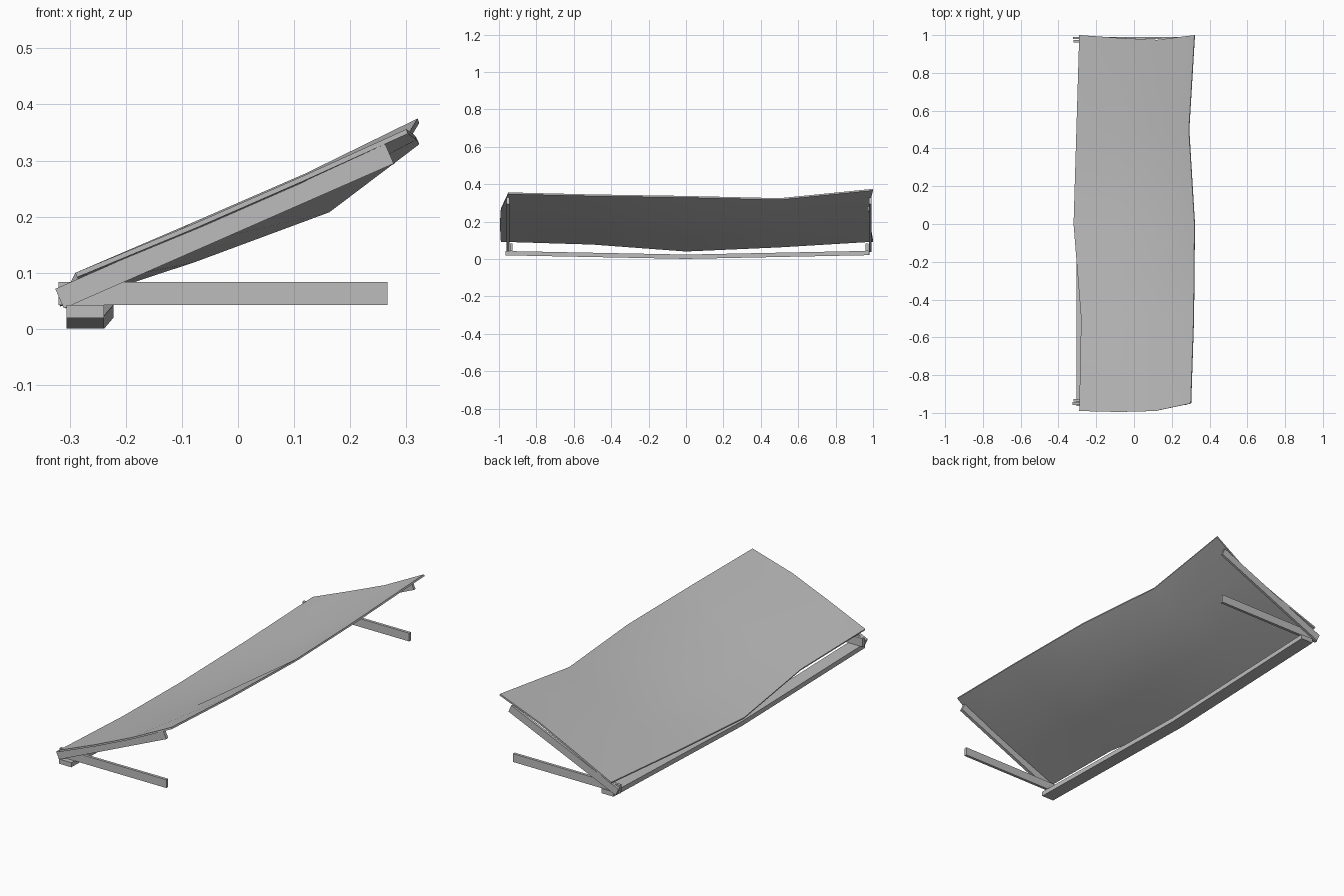
import bpy, bmesh, math
from mathutils import Vector

cube = bpy.data.objects.get("Cube")
if cube:
    bpy.data.objects.remove(cube, do_unlink=True)

GREY = (0.507, 0.507, 0.507, 1)
grey = bpy.data.materials.new("plain_grey")
grey.use_nodes = True
grey.diffuse_color = GREY
grey.node_tree.nodes["Principled BSDF"].inputs["Base Color"].default_value = GREY


def finish(name, bm):
    bmesh.ops.recalc_face_normals(bm, faces=bm.faces)
    mesh = bpy.data.meshes.new(name)
    bm.to_mesh(mesh)
    bm.free()
    mesh.materials.append(grey)
    obj = bpy.data.objects.new(name, mesh)
    bpy.context.collection.objects.link(obj)
    return obj


def beam(name, points, width, height):
    """Box section swept through points; width is level, height is upright to the path."""
    bm = bmesh.new()
    along = (Vector(points[-1]) - Vector(points[0])).normalized()
    side = along.cross(Vector((0, 0, 1))).normalized() * width / 2
    up = side.cross(along).normalized() * height / 2
    rings = [[bm.verts.new(Vector(p) + side * a + up * b)
              for a, b in ((-1, -1), (1, -1), (1, 1), (-1, 1))] for p in points]
    for r, s in zip(rings, rings[1:]):
        for i in range(4):
            j = (i + 1) % 4
            bm.faces.new((r[i], r[j], s[j], s[i]))
    bm.faces.new(rings[0])
    bm.faces.new(rings[-1])
    return finish(name, bm)


# Sagging sheet: each row runs from the low edge to the high edge as (x, y, z)
rows = [
    [(-.29, -.99, .10), (-.08, -.995, .187), (.11, -.99, .27), (.30, -.95, .356)],
    [(-.28, -.5, .085), (-.08, -.5, .16), (.12, -.5, .243), (.315, -.5, .345)],
    [(-.32, 0, .048), (-.08, 0, .127), (.16, 0, .216), (.32, 0, .337)],
    [(-.305, .5, .07), (-.08, .5, .15), (.13, .5, .235), (.29, .5, .325)],
    [(-.29, 1, .10), (-.08, .985, .19), (.12, .975, .277), (.32, 1, .375)],
]
bm = bmesh.new()
# Upper and lower skins, joined by a thin rim
top, low = [[[bm.verts.new(Vector(p) + drop) for p in row] for row in rows]
            for drop in (Vector((0, 0, 0)), Vector((.003, 0, -.008)))]
for skin in (top, low):
    for r, s in zip(skin, skin[1:]):
        for i in range(3):
            bm.faces.new((r[i], r[i + 1], s[i + 1], s[i]))
for line, under in ((top[0], low[0]), (top[-1], low[-1]),
                    ([r[0] for r in top], [r[0] for r in low]),
                    ([r[-1] for r in top], [r[-1] for r in low])):
    for i in range(len(line) - 1):
        bm.faces.new((line[i], line[i + 1], under[i + 1], under[i]))
sheet = finish("canopy_sheet", bm)
bpy.ops.object.select_all(action="DESELECT")
bpy.context.view_layer.objects.active = sheet
sheet.select_set(True)
bpy.ops.object.shade_smooth_by_angle(angle=math.radians(30))

# Long sill, dipping at the middle
beam("long_sill", [(-.272, -.965, .031), (-.272, 0, .012), (-.255, .98, .032)], .067, .023)

# Sloping rafters on the outside, level arms just inside them
beam("front_rafter", [(-.318, -.951, .054), (.27, -.951, .312)], .016, .038)
beam("back_rafter", [(-.316, .985, .054), (.272, .985, .312)], .012, .038)
for name, y in (("front_arm", -.934), ("back_arm", .968)):
    beam(name, [(-.32, y, .063), (.266, y, .063)], .014, .041)
